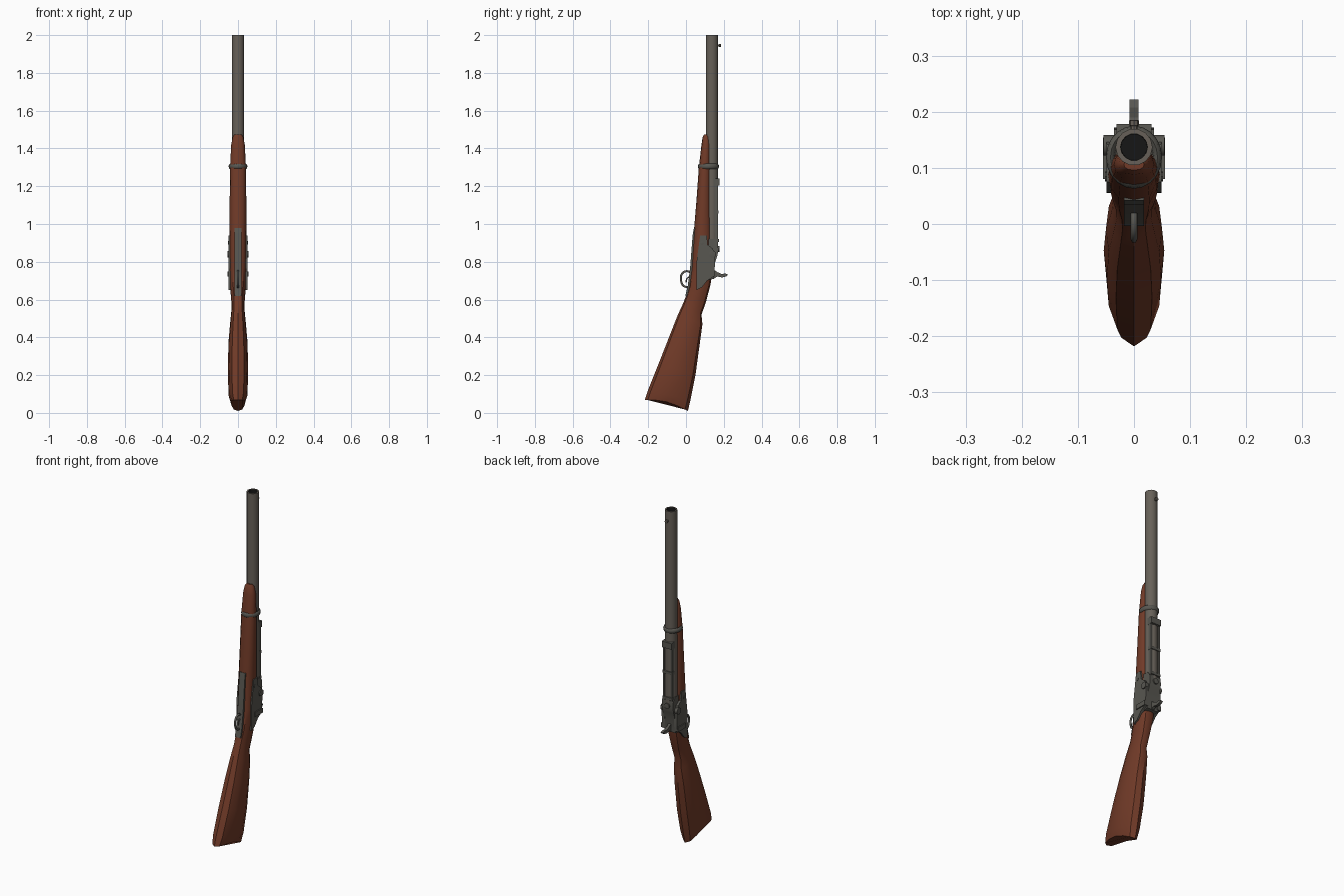
import bpy, bmesh, math
from mathutils import Vector

if "Cube" in bpy.data.objects:
    bpy.data.objects.remove(bpy.data.objects["Cube"])


def material(name, rgb):
    m = bpy.data.materials.new(name)
    m.diffuse_color = (*rgb, 1)
    m.use_nodes = True
    m.node_tree.nodes["Principled BSDF"].inputs["Base Color"].default_value = m.diffuse_color
    return m


WOOD = material("red brown wood", (0.165, 0.043, 0.021))
STEEL = material("barrel steel", (0.135, 0.118, 0.098))
IRON = material("dark iron", (0.098, 0.095, 0.082))
DARK = material("bore black", (0.008, 0.008, 0.008))


def finish(name, bm, *mats, angle=35):
    bmesh.ops.recalc_face_normals(bm, faces=bm.faces)
    me = bpy.data.meshes.new(name)
    bm.to_mesh(me)
    bm.free()
    ob = bpy.data.objects.new(name, me)
    bpy.context.collection.objects.link(ob)
    for m in mats:
        me.materials.append(m)
    bpy.ops.object.select_all(action='DESELECT')
    bpy.context.view_layer.objects.active = ob
    ob.select_set(True)
    bpy.ops.object.shade_smooth_by_angle(angle=math.radians(angle))
    return ob


def loft(name, rings, mat, angle=35, closed=False):
    bm = bmesh.new()
    vs = [[bm.verts.new(p) for p in r] for r in rings]
    n = len(vs[0])
    pairs = list(zip(vs, vs[1:])) + ([(vs[-1], vs[0])] if closed else [])
    for a, b in pairs:
        for i in range(n):
            bm.faces.new((a[i], a[(i + 1) % n], b[(i + 1) % n], b[i]))
    if not closed:
        bm.faces.new(vs[0])
        bm.faces.new(vs[-1])
    return finish(name, bm, mat, angle=angle)


def plate(name, outline, x0, x1, mat=IRON):
    """Extrude a (y, z) outline from x0 to x1."""
    return loft(name, [[(x, y, z) for y, z in outline] for x in (x0, x1)], mat, 25)


def box(name, x0, x1, y0, y1, z0, z1, mat=IRON):
    return plate(name, [(y0, z0), (y1, z0), (y1, z1), (y0, z1)], x0, x1, mat)


def pin(name, centre, r, half, axis, mat=IRON, n=12):
    a = Vector(axis)
    u = a.orthogonal().normalized()
    w = a.cross(u)
    c = Vector(centre)
    rings = [[c + a * h + (u * math.cos(t) + w * math.sin(t)) * s
              for t in [2 * math.pi * i / n for i in range(n)]]
             for h, s in ((-half, r * .7), (-half * .93, r), (half * .93, r), (half, r * .7))]
    return loft(name, rings, mat)


def rod(name, path, r, mat=IRON):
    """Bent rod through (y, z) points on the centre line."""
    cu = bpy.data.curves.new(name, 'CURVE')
    cu.dimensions = '3D'
    cu.bevel_depth, cu.bevel_resolution, cu.use_fill_caps = r, 1, True
    cu.resolution_u = 4
    sp = cu.splines.new('BEZIER')
    sp.bezier_points.add(len(path) - 1)
    for b, (y, z) in zip(sp.bezier_points, path):
        b.co = (0, y, z)
        b.handle_left_type = b.handle_right_type = 'AUTO'
    ob = bpy.data.objects.new(name, cu)
    bpy.context.collection.objects.link(ob)
    cu.materials.append(mat)
    return ob


# Wooden stock: front y, front z, back y, back z, half width
sections = [
    (-.218, .068, .01, .01, .038), (-.203, .115, .024, .07, .05),
    (-.145, .26, .05, .2, .054), (-.09, .40, .072, .36, .05),
    (-.045, .515, .087, .47, .04), (-.015, .58, .082, .52, .034),
    (.0, .62, .105, .585, .036), (.015, .67, .13, .68, .043),
    (.028, .77, .142, .76, .046), (.04, .94, .135, .94, .046),
    (.055, 1.12, .132, 1.12, .044), (.068, 1.30, .132, 1.30, .042),
    (.082, 1.42, .13, 1.42, .036), (.088, 1.46, .125, 1.46, .028),
    (.096, 1.475, .116, 1.475, .018)]
rings = []
for k, (yf, zf, yb, zb, w) in enumerate(sections):
    ring = []
    for i in range(12):
        a = 2 * math.pi * i / 12
        t = (1 - math.cos(a)) / 2
        s = math.sin(a)
        bump = .02 * math.sin(math.pi * t) if k == 0 else 0
        ring.append((w * math.copysign(abs(s) ** .75, s) if abs(s) > 1e-6 else 0,
                     yf + (yb - yf) * t, zf + (zb - zf) * t + bump))
    rings.append(ring)
loft("stock", rings, WOOD, 40)

# Hollow barrel, dark inside
BY, N = .137, 14
bm = bmesh.new()
prof = [(.034, .86), (.033, 1.3), (.033, 2.0), (.024, 2.0), (.023, 1.85)]
vs = [[bm.verts.new((r * math.cos(2 * math.pi * i / N), BY + r * math.sin(2 * math.pi * i / N), z))
       for i in range(N)] for r, z in prof]
for k in range(len(vs) - 1):
    for i in range(N):
        f = bm.faces.new((vs[k][i], vs[k][(i + 1) % N], vs[k + 1][(i + 1) % N], vs[k + 1][i]))
        f.material_index = 1 if k == 3 else 0
bm.faces.new(vs[0])
bm.faces.new(vs[-1]).material_index = 1
finish("barrel", bm, STEEL, DARK)

# Front sight bead on a short post
pin("front_sight_post", (0, .172, 1.945), .006, .01, (0, 1, 0), STEEL, 8)
pin("front_sight_bead", (0, .18, 1.945), .009, .005, (0, 1, 0), STEEL, 8)

# Barrel band: oval ring round barrel and forearm
band = []
for i in range(20):
    a = 2 * math.pi * i / 20
    band.append([((.042 + .008 * math.cos(b)) * math.cos(a),
                  .119 + (.048 + .008 * math.cos(b)) * math.sin(a),
                  1.305 + .014 * math.sin(b))
                 for b in [2 * math.pi * j / 8 for j in range(8)]])
loft("barrel_band", band, IRON, 50, closed=True)

# Lock plates, pins and side levers on both sides
lock = [(.075, .94), (.11, .94), (.115, .89), (.142, .87), (.155, .83), (.15, .725),
        (.112, .70), (.085, .665), (.055, .65), (.056, .80)]
for s, side in ((-1, "left"), (1, "right")):
    plate("lock_plate_" + side, lock, s * .03, s * .049)
    box("hammer_base_" + side, s * .03, s * .055, .08, .15, .722, .748)
    pin("large_screw_" + side, (s * .045, .14, .84), .019, .01, (1, 0, 0))
    pin("small_screw_" + side, (s * .046, .085, .90), .009, .006, (1, 0, 0), n=8)
    # Rear sight ladder rails
    box("ladder_rail_" + side, s * .019, s * .03, .13, .17, .90, 1.23)

# Ladder crosspieces
for z0, z1, y in ((1.20, 1.245, .178), (1.05, 1.075, .173), (.90, .925, .174)):
    plate("ladder_bar", [(.13, z0), (y, z0 + .005), (y, z1 - .005), (.13, z1)], -.031, .031)

# Breech block and its back knob
plate("breech_block", [(.10, .70), (.148, .71), (.152, .79), (.165, .83), (.172, .86),
                       (.168, .90), (.15, .92), (.10, .92)], -.036, .036)
pin("breech_knob", (0, .168, .868), .016, .01, (0, 1, 0))

# Hammer with curled spur
plate("hammer", [(.10, .75), (.148, .758), (.166, .745), (.19, .735), (.208, .738), (.222, .732),
                 (.212, .722), (.19, .717), (.165, .722), (.15, .712), (.10, .715)], -.008, .008)

# Trigger plate along the front of the stock
plate("trigger_plate", [(.042, .98), (.035, .94), (.022, .77), (.009, .67), (-.004, .62),
                        (.03, .62), (.05, .67), (.06, .98)], -.018, .018)
# Trigger guard and trigger
rod("trigger_guard", [(.025, .745), (.0, .75), (-.022, .735), (-.026, .70), (-.012, .672), (.012, .665)], .006)
rod("trigger", [(.025, .725), (.006, .712), (.0, .69)], .004)
